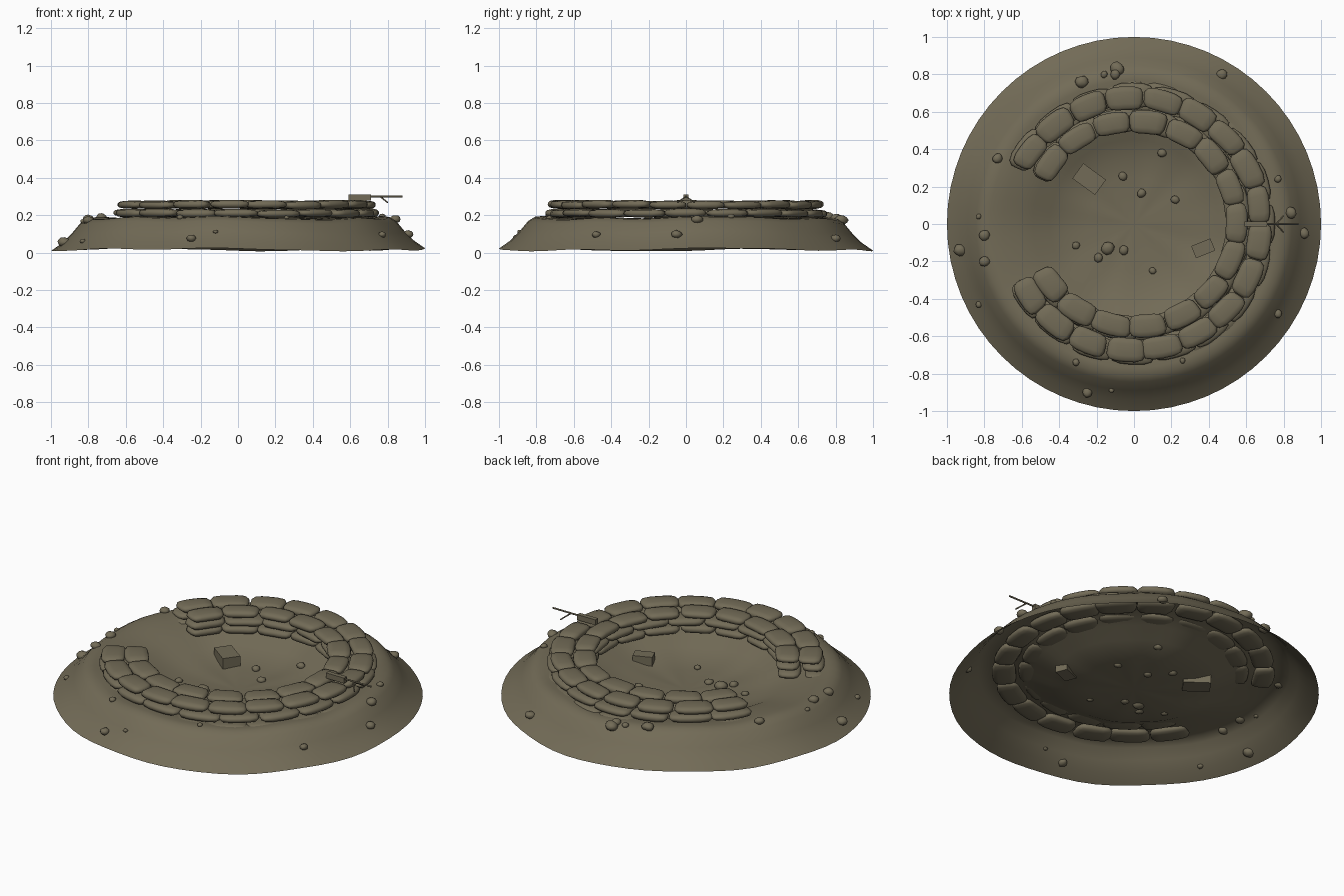
import bpy, bmesh, math, random
from mathutils import Vector, Matrix

if "Cube" in bpy.data.objects:
    bpy.data.objects.remove(bpy.data.objects["Cube"])

random.seed(4)
mat = bpy.data.materials.new("dusty olive earth")
mat.diffuse_color = (0.17, 0.148, 0.095, 1)
mat.use_nodes = True
mat.node_tree.nodes["Principled BSDF"].inputs["Base Color"].default_value = mat.diffuse_color


def finish(name, bm, smooth=None):
    bmesh.ops.recalc_face_normals(bm, faces=bm.faces)
    me = bpy.data.meshes.new(name)
    bm.to_mesh(me)
    bm.free()
    me.materials.append(mat)
    ob = bpy.data.objects.new(name, me)
    bpy.context.collection.objects.link(ob)
    if smooth:
        bpy.ops.object.select_all(action='DESELECT')
        ob.select_set(True)
        bpy.context.view_layer.objects.active = ob
        bpy.ops.object.shade_smooth_by_angle(angle=math.radians(smooth))
    return ob


# Earth mound: open revolved sheet with a dished floor
PROFILE = [(0, .045), (.12, .048), (.25, .053), (.35, .064), (.45, .095), (.54, .138),
           (.62, .162), (.7, .178), (.77, .187), (.81, .183), (.845, .162),
           (.89, .108), (.94, .058), (1, .016)]


def ground(r, a):
    for (r0, z0), (r1, z1) in zip(PROFILE, PROFILE[1:]):
        if r <= r1:
            z = z0 + (z1 - z0) * (r - r0) / (r1 - r0)
            break
    else:
        z = PROFILE[-1][1]
    wobble = math.sin(3 * a + 1) + .6 * math.sin(7 * a) + .4 * math.sin(11 * a + 2)
    return z + .006 * min(r * 1.5, 1) * wobble


bm = bmesh.new()
N = 64
rings = []
for r, _ in PROFILE[1:]:
    rings.append([bm.verts.new((r * math.cos(a), r * math.sin(a), max(0, ground(r, a))))
                  for a in (2 * math.pi * i / N for i in range(N))])
centre = bm.verts.new((0, 0, PROFILE[0][1]))
for i in range(N):
    j = (i + 1) % N
    bm.faces.new((centre, rings[0][i], rings[0][j]))
    for a, b in zip(rings, rings[1:]):
        bm.faces.new((a[i], b[i], b[j], a[j]))
mound = finish("earth_mound", bm)
for p in mound.data.polygons:
    p.use_smooth = True


# Sandbags: pillow shapes bent around the wall
def add_bag(bm, radius, ang, z, length, width, height):
    part = bmesh.new()
    bmesh.ops.create_cube(part, size=2)
    bmesh.ops.subdivide_edges(part, edges=part.edges, cuts=3, use_grid_fill=True)
    sag = [random.uniform(.92, 1.05) for _ in range(3)]
    twist = random.uniform(-.06, .06)
    for v in part.verts:
        p = 4.0
        c = v.co
        n = (abs(c.x) ** p + abs(c.y) ** p + abs(c.z) ** 2.6) ** (1 / p)
        c = c / n
        x = c.x * length / 2 * sag[0]
        y = c.y * width / 2 * sag[1] + twist * x
        a = ang + x / radius
        # flat centre, thinner towards the edges
        h = c.z * height / 2 * (1 - .22 * max(abs(c.x), abs(c.y)) ** 3) * sag[2]
        v.co = ((radius + y) * math.cos(a), (radius + y) * math.sin(a), z + h)
    me = bpy.data.meshes.new("tmp")
    part.to_mesh(me)
    part.free()
    bm.from_mesh(me)
    bpy.data.meshes.remove(me)


HALF = math.radians(154)
for layer, z in enumerate((.163, .21, .256)):
    for ring, radius, count in (("outer", .675, 18), ("inner", .55, 15)):
        radius += .015 * (2 - layer) * (1 if ring == "outer" else .4)
        n = count - (1 if layer == 1 else 0)
        step = 2 * HALF / n
        bm = bmesh.new()
        for i in range(n):
            add_bag(bm, radius, -HALF + (i + .5) * step + random.uniform(-.01, .01),
                    z + random.uniform(-.003, .003), radius * step * 1.03, .126, .046)
        finish(f"{ring}_sandbags_{layer + 1}", bm, 60)

# Scattered stones: x, y, radius
STONES = [(-.73, .35, .028), (-.83, .04, .015), (-.8, -.06, .03), (-.8, -.2, .03),
          (-.93, -.14, .035), (-.83, -.43, .018), (-.31, -.74, .02), (-.25, -.9, .028),
          (-.12, -.89, .014), (.26, -.73, .016), (.77, -.48, .024), (.91, -.05, .03),
          (.84, .06, .032), (.77, .24, .02), (.47, .8, .03), (-.09, .83, .04),
          (-.1, .8, .028), (-.16, .8, .02), (-.28, .76, .035), (.15, .38, .025),
          (-.06, .255, .025), (.04, .165, .025), (.22, .13, .024), (-.31, -.115, .022),
          (-.14, -.13, .037), (-.055, -.14, .026), (-.19, -.18, .026), (.1, -.25, .02)]
bm = bmesh.new()
for x, y, r in STONES:
    z = ground(math.hypot(x, y), math.atan2(y, x)) + r * .2
    m = (Matrix.Translation((x, y, z)) @ Matrix.Rotation(random.uniform(0, 6), 4, 'Z')
         @ Matrix.Diagonal((1, .9, .7, 1)))
    res = bmesh.ops.create_icosphere(bm, subdivisions=2, radius=r, matrix=m)
    for v in res["verts"]:
        v.co += Vector(random.uniform(-.07, .07) * r for _ in range(3))
finish("stones", bm, 50)


# Boxes
def box(name, loc, size, turn=0):
    bm = bmesh.new()
    m = (Matrix.Translation(loc) @ Matrix.Rotation(math.radians(turn), 4, 'Z')
         @ Matrix.Diagonal((*size, 1)))
    bmesh.ops.create_cube(bm, size=1, matrix=m)
    finish(name, bm)


box("large_supply_crate", (-.24, .24, .08), (.15, .1, .075), -36)
box("small_supply_crate", (.37, -.13, .083), (.11, .07, .06), 22)


# Gun resting on the wall
def rod(name, a, b, r):
    a, b = Vector(a), Vector(b)
    d = b - a
    bm = bmesh.new()
    m = Matrix.Translation((a + b) / 2) @ d.to_track_quat('Z', 'Y').to_matrix().to_4x4()
    bmesh.ops.create_cone(bm, cap_ends=True, segments=8, radius1=r, radius2=r,
                          depth=d.length, matrix=m)
    finish(name, bm, 50)


box("gun_body", (.65, 0, .295), (.12, .026, .032))
rod("gun_barrel", (.7, 0, .301), (.88, 0, .301), .005)
for s, side in ((1, "left"), (-1, "right")):
    rod(f"gun_leg_{side}", (.76, 0, .3), (.8, .045 * s, .268), .004)
